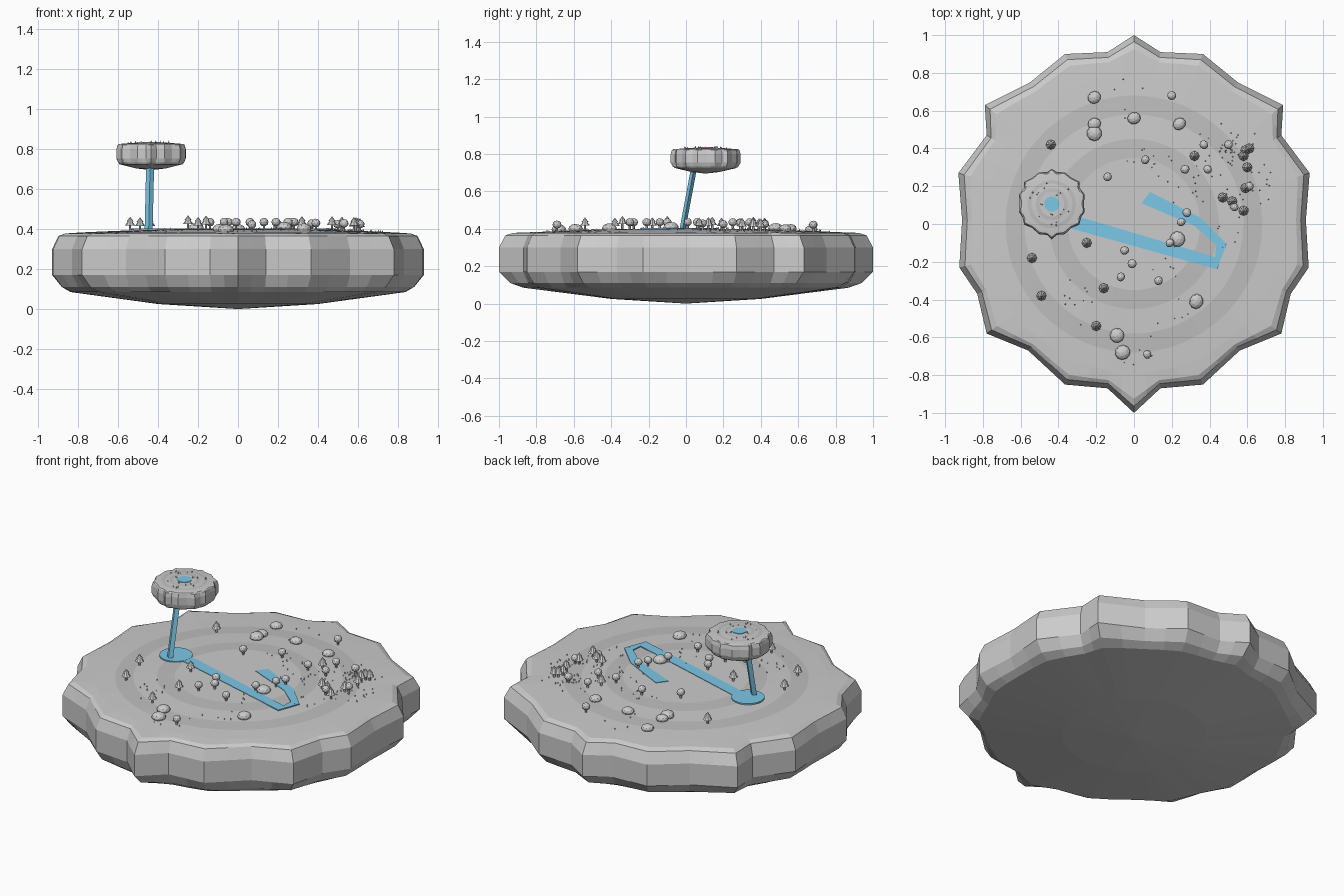
import bpy, bmesh, math, random
from mathutils import Matrix, Vector

if "Cube" in bpy.data.objects:
    bpy.data.objects.remove(bpy.data.objects["Cube"], do_unlink=True)
random.seed(4)


def material(name, colour):
    mat = bpy.data.materials.new(name)
    mat.use_nodes = True
    rgba = (*colour, 1)
    mat.diffuse_color = rgba
    mat.node_tree.nodes["Principled BSDF"].inputs["Base Color"].default_value = rgba
    return mat


STONE = material("grey_stone", (.6, .6, .6))
BAND = material("worn_grey_band", (.52, .52, .52))
WATER = material("blue_water", (.2, .57, .8))


def finish(name, bm, *materials):
    mesh = bpy.data.meshes.new(name)
    bmesh.ops.recalc_face_normals(bm, faces=bm.faces)
    bm.to_mesh(mesh)
    bm.free()
    for mat in materials:
        mesh.materials.append(mat)
    obj = bpy.data.objects.new(name, mesh)
    bpy.context.collection.objects.link(obj)
    return obj


# Scalloped island outline: right half from back tip to front tip, then mirrored
half = [(0, 1), (.14, .91), (.365, .9), (.55, .75), (.79, .63), (.78, .47),
        (.93, .27), (.91, .02), (.925, -.23), (.83, -.37), (.78, -.58),
        (.56, -.67), (.365, -.85), (.14, -.87), (0, -1)]
corners = [Vector(p) for p in half + [(-x, y) for x, y in half[-2:0:-1]]]
outline = []
for a, b in zip(corners, corners[1:] + corners[:1]):
    outline += [a, (a + b) / 2]

# Rings from bottom to top: outline scale, roundness, height
RINGS = [(.4, 1, .025), (.87, .6, .085), (.94, .25, .11), (1, 0, .17),
         (1, 0, .3), (.965, .05, .365), (.925, .2, .378), (.79, 1, .383),
         (.68, 1, .388), (.58, 1, .392), (.45, 1, .397), (.35, 1, .4)]
BANDS = {8, 10}


def island(name, centre, across, tall):
    bm = bmesh.new()

    def place(x, y, z):
        return bm.verts.new(Vector(centre) + Vector((x * across, y * across, z * tall)))

    loops = []
    for scale, roundness, z in RINGS:
        loop = []
        for p in outline:
            flat = (p * scale).lerp(p.normalized() * scale, roundness)
            loop.append(place(flat.x, flat.y, z))
        loops.append(loop)
    count = len(outline)
    for level, (low, high) in enumerate(zip(loops, loops[1:])):
        for i in range(count):
            j = (i + 1) % count
            face = bm.faces.new((low[i], low[j], high[j], high[i]))
            face.material_index = int(level in BANDS)
    for loop, z in ((loops[0], 0), (loops[-1], .4)):
        hub = place(0, 0, z)
        for i in range(count):
            bm.faces.new((loop[i], loop[(i + 1) % count], hub))
    return finish(name, bm, STONE, BAND)


island("main_island", (0, 0, 0), 1, 1)
SMALL = Vector((-.435, .105, .695))
island("small_island", SMALL, .187, .345)


def ground(x, y):
    r = math.hypot(x, y)
    for (outer, _, low), (inner, _, high) in zip(RINGS[6:], RINGS[7:]):
        if r > inner:
            return low + (high - low) * (outer - r) / (outer - inner)
    return .4


# Pools, river and waterfall
def pool(name, centre, radius):
    bm = bmesh.new()
    bmesh.ops.create_cone(bm, cap_ends=True, segments=24, radius1=radius, radius2=radius,
                          depth=.008, matrix=Matrix.Translation(centre))
    return finish(name, bm, WATER)


pool("lower_pool", (-.44, .03, .4), .092)
pool("upper_pool", SMALL + Vector((0, 0, .137)), .04)

left_bank = [(-.38, .065), (.43, -.175), (.435, -.11), (.32, -.01), (.04, .11)]
right_bank = [(-.4, -.005), (.44, -.24), (.49, -.105), (.35, .035), (.085, .17)]
bm = bmesh.new()
banks = [[bm.verts.new((x, y, .403)) for x, y in side] for side in (left_bank, right_bank)]
for i in range(len(left_bank) - 1):
    bm.faces.new((banks[0][i], banks[0][i + 1], banks[1][i + 1], banks[1][i]))
bmesh.ops.recalc_face_normals(bm, faces=bm.faces)
bmesh.ops.solidify(bm, geom=bm.faces[:], thickness=.006)
finish("river", bm, WATER)

bm = bmesh.new()
ends = []
for cx, cy, z in ((-.447, -.018, .4), (-.44, .04, .71)):
    ends.append([bm.verts.new((cx + dx * .02, cy + dy * .016, z))
                 for dx, dy in ((1, 0), (0, 1), (-1, 0), (0, -1))])
for i in range(4):
    j = (i + 1) % 4
    bm.faces.new((ends[0][i], ends[0][j], ends[1][j], ends[1][i]))
for end in ends:
    bm.faces.new(end)
finish("waterfall", bm, WATER)


# Scattered plants and rocks
def cone(bm, at, height, base, top, sides):
    bmesh.ops.create_cone(bm, cap_ends=True, segments=sides, radius1=base, radius2=top,
                          depth=height,
                          matrix=Matrix.Translation(at + Vector((0, 0, height / 2))))


def ball(bm, at, radius, squash):
    turn = Matrix.Rotation(random.random() * math.tau, 4, "Z")
    size = Matrix.Diagonal((1, random.uniform(.85, 1), squash, 1))
    bmesh.ops.create_icosphere(bm, subdivisions=2, radius=radius,
                               matrix=Matrix.Translation(at) @ turn @ size)


def tree(bm, at):
    cone(bm, at, .04, .007, .006, 6)
    cone(bm, at + Vector((0, 0, .028)), .025, .026, .008, 8)
    cone(bm, at + Vector((0, 0, .048)), .024, .018, 0, 8)


def bush(bm, at):
    cone(bm, at, .03, .007, .006, 6)
    ball(bm, at + Vector((0, 0, .038)), .024, .9)


def boulder(bm, at):
    ball(bm, at + Vector((0, 0, .012)), random.uniform(.034, .042), .65)


def scatter(name, build, spots):
    bm = bmesh.new()
    for x, y in spots:
        build(bm, Vector((x, y, ground(x, y) - .003)))
    return finish(name, bm, STONE)


def hundredths(pairs):
    return [(x / 100, y / 100) for x, y in pairs]


boulders = hundredths([(-21, 67), (-21, 53), (-21, 48), (0, 56), (24, 53), (23, -8),
                       (33, -41), (-9, -59), (-6, -68)])
bushes = hundredths([(-14, 25), (6, 34), (20, 68), (37, 42), (50, 42), (27, 29),
                     (39, 29), (61, 20), (53, 9), (28, 6), (25, 1), (19, -10), (-5, -14),
                     (-1, -21), (-7, -28), (13, -30), (7, -69)])
trees = hundredths([(-44, 42), (-54, -18), (-49, -38), (-16, -34), (-25, -10), (-20, -54),
                    (32, 36), (59, 39), (58, 36), (61, 40), (59, 19), (58, 7), (47, 14),
                    (52, 12), (60, 30)])
scatter("boulders", boulder, boulders)
scatter("round_bushes", bush, bushes)
scatter("pointed_trees", tree, trees)


# Grass tufts gathered in clumps
def tuft(bm, at):
    cone(bm, at, random.uniform(.008, .016), .005, 0, 4)


clumps = [(.5, .38, 40), (.58, .2, 25), (.12, .32, 12), (.3, .2, 10), (-.3, -.36, 10),
          (.15, -.2, 8), (.5, -.08, 6), (-.1, .7, 5), (0, -.66, 5), (.23, -.45, 6)]
grass = [(random.gauss(x, .06), random.gauss(y, .06)) for x, y, n in clumps for _ in range(n)]
scatter("grass_tufts", tuft, grass)

bm = bmesh.new()
for i in range(22):
    angle, r = random.random() * math.tau, random.uniform(.05, .12)
    tuft(bm, SMALL + Vector((r * math.cos(angle), r * math.sin(angle), .133)))
finish("small_island_grass", bm, STONE)
